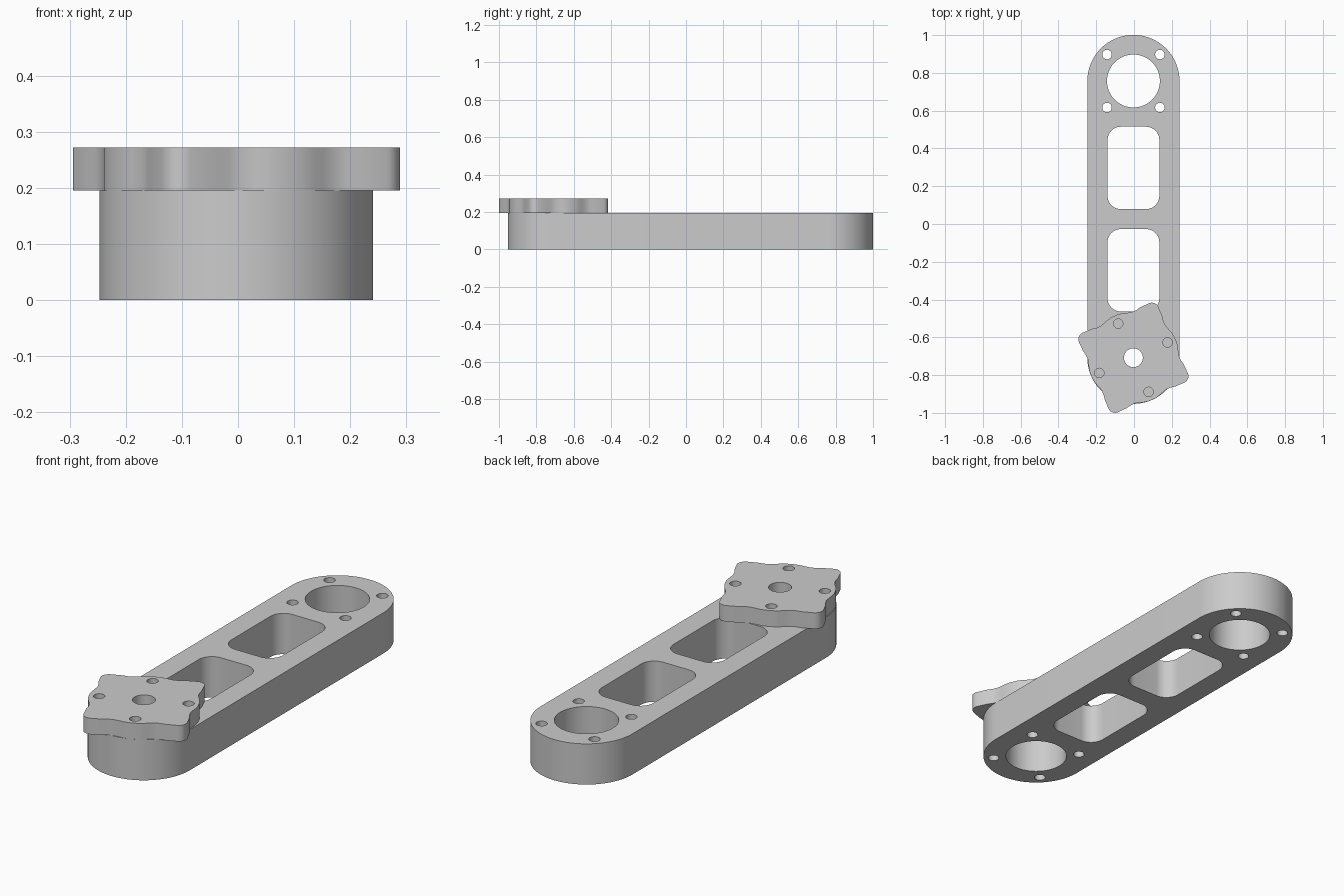
import bpy, bmesh
from math import pi, cos, sin, radians
from mathutils import Vector, Matrix

if "Cube" in bpy.data.objects:
    bpy.data.objects.remove(bpy.data.objects["Cube"], do_unlink=True)

grey = bpy.data.materials.new("light grey metal")
grey.use_nodes = True
colour = (0.6, 0.6, 0.6, 1)
grey.diffuse_color = colour
grey.node_tree.nodes["Principled BSDF"].inputs["Base Color"].default_value = colour


def arc(cx, cy, r, start, end, steps):
    return [(cx + r * cos(radians(start + (end - start) * i / steps)),
             cy + r * sin(radians(start + (end - start) * i / steps)))
            for i in range(steps + 1)]


def circle(cx, cy, r, steps=64):
    return arc(cx, cy, r, 0, 360, steps)[:-1]


def rounded_rect(cx, cy, hx, hy, r):
    pts = []
    for k, (sx, sy) in enumerate([(1, 1), (-1, 1), (-1, -1), (1, -1)]):
        pts += arc(cx + sx * (hx - r), cy + sy * (hy - r), r, 90 * k, 90 * k + 90, 12)
    return pts


def ring(cx, cy, r, first_angle):
    """Centres of four holes spaced evenly around a point."""
    return [(cx + r * cos(radians(first_angle + 90 * k)),
             cy + r * sin(radians(first_angle + 90 * k))) for k in range(4)]


def plate(name, loops, z0, z1):
    """Extrude an outline with holes between two heights."""
    curve = bpy.data.curves.new(name, "CURVE")
    curve.dimensions = "2D"
    curve.fill_mode = "BOTH"
    curve.extrude = (z1 - z0) / 2
    for loop in loops:
        s = curve.splines.new("POLY")
        s.points.add(len(loop) - 1)
        for p, (x, y) in zip(s.points, loop):
            p.co = (x, y, 0, 1)
        s.use_cyclic_u = True
    temp = bpy.data.objects.new(name + " outline", curve)
    bpy.context.collection.objects.link(temp)
    bpy.context.view_layer.update()
    mesh = bpy.data.meshes.new_from_object(
        temp.evaluated_get(bpy.context.evaluated_depsgraph_get()))
    bpy.data.objects.remove(temp, do_unlink=True)
    bm = bmesh.new()
    bm.from_mesh(mesh)
    bmesh.ops.remove_doubles(bm, verts=bm.verts, dist=0.0001)
    bmesh.ops.translate(bm, verts=bm.verts, vec=(0, 0, (z0 + z1) / 2))
    bmesh.ops.recalc_face_normals(bm, faces=bm.faces)
    bm.to_mesh(mesh)
    bm.free()
    mesh.name = name
    mesh.materials.clear()
    mesh.materials.append(grey)
    obj = bpy.data.objects.new(name, mesh)
    bpy.context.collection.objects.link(obj)
    bpy.ops.object.select_all(action="DESELECT")
    obj.select_set(True)
    bpy.context.view_layer.objects.active = obj
    bpy.ops.object.shade_smooth_by_angle(angle=radians(30))
    return obj


# Arm: stadium with a bore and four screw holes at each end, and two windows
cx, back, front, radius = -0.003, 0.757, -0.708, 0.244
arm = [arc(cx, back, radius, 0, 180, 48) + arc(cx, front, radius, 180, 360, 48)]
for y in (back, front):
    arm.append(circle(cx, y, 0.14))
    arm += [circle(x, hy, 0.025, 32) for x, hy in ring(cx, y, 0.198, 45)]
for y in (0.297, -0.245):
    arm.append(rounded_rect(cx, y, 0.137, 0.218, 0.07))
plate("arm", arm, 0, 0.195)

# Motor mount: turned square with rounded corners and a swell beside each hole
turn = 24
half_side = [(-0.14, 0.229), (-0.115, 0.224), (-0.09, 0.224),
             (-0.065, 0.231), (-0.045, 0.238), (-0.02, 0.243)]
side = half_side + [(-t, n) for t, n in reversed(half_side)]
outline = []
for k in range(4):
    a = radians(turn + 90 * k)
    pts = [(n, t) for t, n in side] + arc(0.192, 0.192, 0.038, 0, 90, 10)
    outline += [(cx + x * cos(a) - y * sin(a), front + x * sin(a) + y * cos(a))
                for x, y in pts]
mount = [outline, circle(cx, front, 0.05, 48)]
mount += [circle(x, y, 0.025, 32) for x, y in ring(cx, front, 0.198, turn)]
plate("motor_mount", mount, 0.195, 0.272)
